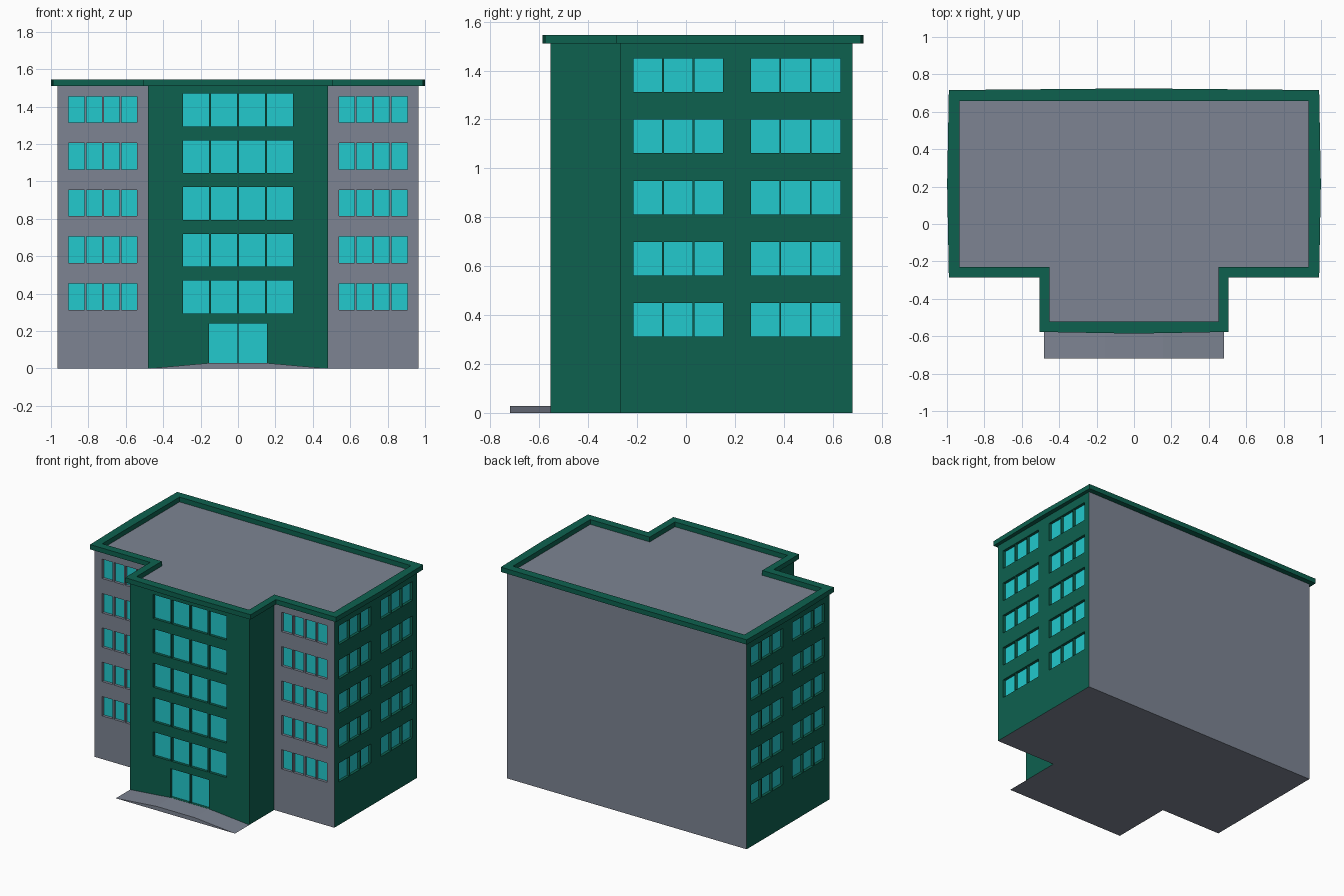
import bpy, bmesh
from mathutils import Vector

if "Cube" in bpy.data.objects:
    bpy.data.objects.remove(bpy.data.objects["Cube"])


def material(name, rgb):
    m = bpy.data.materials.new(name)
    m.diffuse_color = (*rgb, 1)
    m.use_nodes = True
    m.node_tree.nodes["Principled BSDF"].inputs["Base Color"].default_value = m.diffuse_color
    return m


GREY = material("grey render", (0.205, 0.231, 0.290))
GREEN = material("dark green", (0.004, 0.120, 0.078))
GLASS = material("cyan glass", (0.016, 0.585, 0.610))

TOP = 1.51      # wall height
DEPTH = 0.02    # window recess
UP = Vector((0, 0, 1))


def finish(name, bm, mats):
    bmesh.ops.remove_doubles(bm, verts=bm.verts, dist=1e-5)
    me = bpy.data.meshes.new(name)
    bm.to_mesh(me)
    bm.free()
    for m in mats:
        me.materials.append(m)
    ob = bpy.data.objects.new(name, me)
    bpy.context.collection.objects.link(ob)
    return ob


def wall(name, start, end, mat, windows=(), mirror=False):
    """Vertical wall from start to end (outside on the right hand);
    windows are (u0, u1, z0, z1) openings, u measured in world x or y."""
    a, b = Vector((*start, 0)), Vector((*end, 0))
    u = (b - a).normalized()
    out = u.cross(UP)
    length = (b - a).length
    base = a.dot(u)
    rects = [(w[0] - base, w[1] - base, w[2], w[3]) for w in windows]
    us = sorted({0, length, *(r[0] for r in rects), *(r[1] for r in rects)})
    zs = sorted({0, TOP, *(r[2] for r in rects), *(r[3] for r in rects)})
    bm = bmesh.new()

    def quad(pts, index):
        f = bm.faces.new([bm.verts.new(p) for p in pts])
        f.material_index = index

    for u0, u1 in zip(us, us[1:]):
        for z0, z1 in zip(zs, zs[1:]):
            uc, zc = (u0 + u1) / 2, (z0 + z1) / 2
            if any(r[0] < uc < r[1] and r[2] < zc < r[3] for r in rects):
                continue
            quad([a + u * p + UP * q for p, q in
                  ((u0, z0), (u1, z0), (u1, z1), (u0, z1))], 0)
    # reveals and recessed panes
    for u0, u1, z0, z1 in rects:
        rim = [a + u * p + UP * q for p, q in
               ((u0, z0), (u1, z0), (u1, z1), (u0, z1))]
        back = [p - out * DEPTH for p in rim]
        quad(back, 1)
        for i in range(4):
            j = (i + 1) % 4
            quad([rim[i], rim[j], back[j], back[i]], 0)
    ob = finish(name, bm, (mat, GLASS))
    if mirror:
        ob.modifiers.new("mirror", 'MIRROR')
    return ob


def panes(start, end, count, gap):
    w = (end - start - gap * (count - 1)) / count
    return [(start + i * (w + gap), start + i * (w + gap) + w) for i in range(count)]


def floors(spans, z0, height):
    return [(s, e, z0 + 0.25 * k, z0 + 0.25 * k + height)
            for k in range(5) for s, e in spans]


def outline(x, back, front, px, pfront, bulge=0.0):
    """T-shaped footprint, anticlockwise from above."""
    mid = (back + front) / 2
    return [(0, pfront - bulge), (px, pfront), (px, front), (x, front),
            (x + bulge, mid), (x, back), (0, back + bulge), (-x, back),
            (-x - bulge, mid), (-x, front), (-px, front), (-px, pfront)]


X, BACK, FRONT, PX, PFRONT = 0.965, 0.68, -0.27, 0.48, -0.555

# walls
center = floors(panes(-0.295, 0.295, 4, 0.010), 0.295, 0.175)
door = [(s, e, 0.03, 0.24) for s, e in panes(-0.155, 0.155, 2, 0.006)]
wall("entrance_tower_front", (-PX, PFRONT), (PX, PFRONT), GREEN, center + door)
wall("entrance_tower_side", (PX, PFRONT), (PX, FRONT), GREEN, mirror=True)
wall("wing_front", (PX, FRONT), (X, FRONT), GREY,
     floors(panes(0.54, 0.905, 4, 0.010), 0.314, 0.141), mirror=True)
wall("side_wall", (X, FRONT), (X, BACK), GREEN,
     floors(panes(-0.215, 0.152, 3, 0.007) + panes(0.265, 0.631, 3, 0.007),
            0.312, 0.137), mirror=True)
wall("back_wall", (X, BACK), (-X, BACK), GREY)

# flat caps: building underside and roof deck
walls = outline(X, BACK, FRONT, PX, PFRONT)
inner = outline(0.932, 0.658, -0.23, 0.453, -0.52)
outer = outline(0.99, 0.716, -0.287, 0.506, -0.577, 0.009)
for name, loop, z in (("underside", walls[::-1], 0), ("roof_deck", inner, TOP)):
    bm = bmesh.new()
    bm.faces.new([bm.verts.new((*p, z)) for p in loop])
    finish(name, bm, (GREY,))

# overhanging parapet, lofted through soffit, outer face, top and inner face
bm = bmesh.new()
loops = [[bm.verts.new((*p, z)) for p in loop] for loop, z in
         ((walls, TOP), (outer, TOP), (outer, 1.545), (inner, 1.545), (inner, TOP))]
for lo, hi in zip(loops, loops[1:]):
    for i in range(len(lo)):
        j = (i + 1) % len(lo)
        bm.faces.new((lo[i], lo[j], hi[j], hi[i]))
finish("parapet", bm, (GREEN,))

# entrance ramp sloping to both sides
bm = bmesh.new()
profile = [(-0.48, 0), (0.48, 0), (0.155, 0.029), (-0.155, 0.029)]
face = bm.faces.new([bm.verts.new((x, -0.72, z)) for x, z in profile])
ext = bmesh.ops.extrude_face_region(bm, geom=[face], use_keep_orig=True)
bmesh.ops.translate(bm, vec=(0, -0.72 * -1 + PFRONT, 0),
                    verts=[v for v in ext["geom"] if isinstance(v, bmesh.types.BMVert)])
bmesh.ops.recalc_face_normals(bm, faces=bm.faces)
finish("entrance_ramp", bm, (GREY,))
